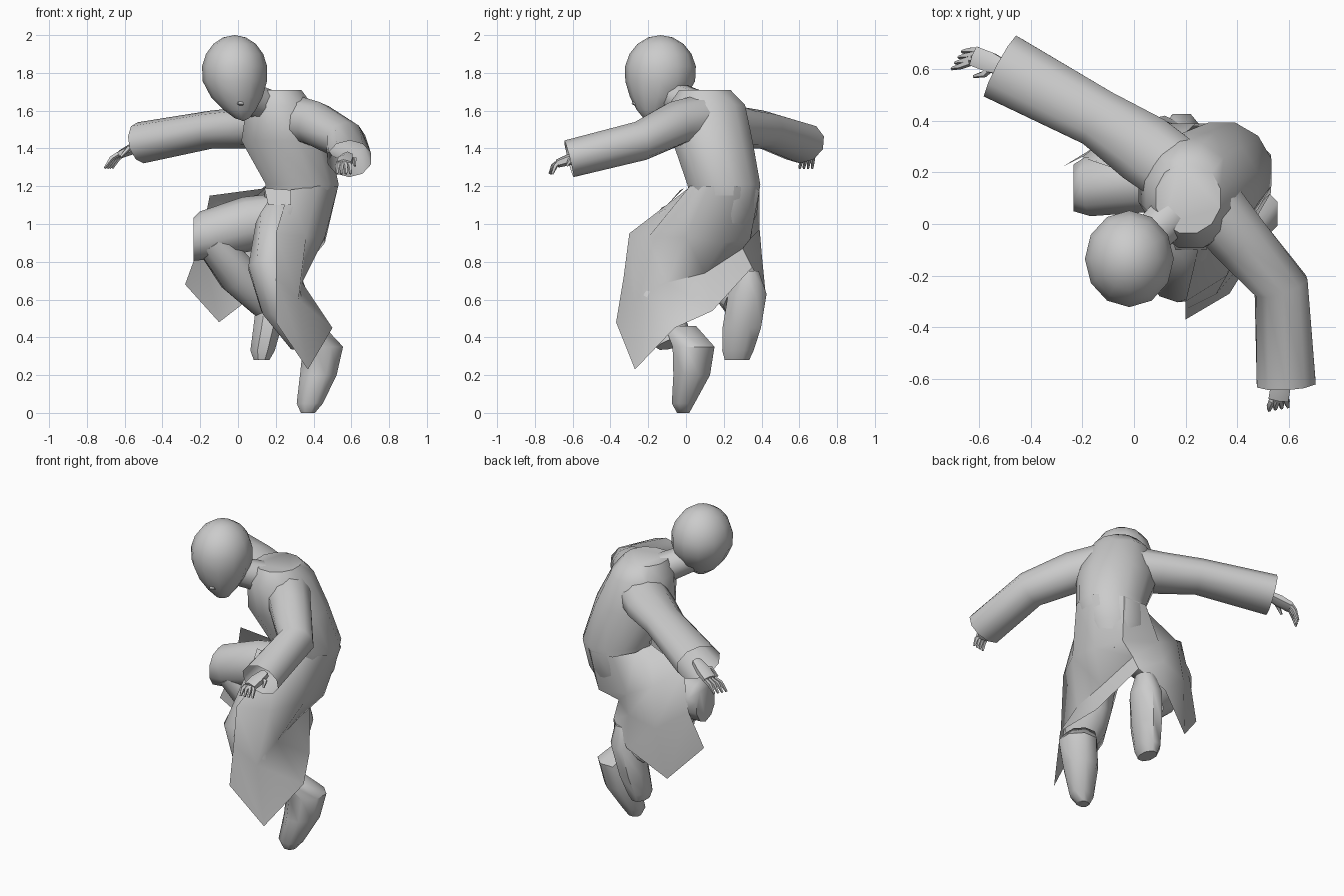
import bpy, bmesh, math
from mathutils import Vector as V


def finish(name, bm, angle=50):
    bmesh.ops.recalc_face_normals(bm, faces=bm.faces)
    me = bpy.data.meshes.new(name)
    bm.to_mesh(me)
    bm.free()
    ob = bpy.data.objects.new(name, me)
    bpy.context.collection.objects.link(ob)
    bpy.ops.object.select_all(action='DESELECT')
    ob.select_set(True)
    bpy.context.view_layer.objects.active = ob
    bpy.ops.object.shade_smooth_by_angle(angle=math.radians(angle))
    return ob


def loft(name, rings, n=10, level=False, caps=(True, True), end=None):
    """Rings (x, y, z, half width, half height); level keeps rings horizontal; end sets the last direction."""
    bm = bmesh.new()
    loops = []
    c = [V(r[:3]) for r in rings]
    for i, r in enumerate(rings):
        if level:
            side, up = V((1, 0, 0)), V((0, 1, 0))
        else:
            t = (c[min(i + 1, len(c) - 1)] - c[max(i - 1, 0)]).normalized()
            if end and i == len(c) - 1:
                t = V(end).normalized()
            ref = V((0, 0, 1)) if abs(t.z) < 0.8 else V((0, 1, 0))
            side = t.cross(ref).normalized()
            up = side.cross(t)
        loops.append([bm.verts.new(c[i] + side * r[3] * math.cos(a) + up * r[4] * math.sin(a))
                      for a in (2 * math.pi * (k + 0.5) / n for k in range(n))])
    # align each loop with the previous one so the tube never twists
    for i in range(1, len(loops)):
        a, b = loops[i - 1], loops[i]
        opts = [q[k:] + q[:k] for q in (b, b[::-1]) for k in range(n)]
        loops[i] = min(opts, key=lambda q: sum(
            ((u.co - c[i - 1]) - (v.co - c[i])).length for u, v in zip(a, q)))
    for a, b in zip(loops, loops[1:]):
        for k in range(n):
            bm.faces.new((a[k], a[(k + 1) % n], b[(k + 1) % n], b[k]))
    if caps[0]:
        bm.faces.new(loops[0])
    if caps[1]:
        bm.faces.new(loops[-1])
    return finish(name, bm)


def sheet(name, rows):
    """Cloth panel from a small grid of points."""
    bm = bmesh.new()
    vs = [[bm.verts.new(p) for p in row] for row in rows]
    for a, b in zip(vs, vs[1:]):
        for k in range(len(a) - 1):
            bm.faces.new((a[k], a[k + 1], b[k + 1], b[k]))
    return finish(name, bm, 60)


# head: rounded skull drawn down to a bowed chin
bm = bmesh.new()
bmesh.ops.create_uvsphere(bm, u_segments=12, v_segments=9, radius=1)
for v in bm.verts:
    p = v.co.copy()
    d = max(0, -p.z)
    narrow = 1 - 0.4 * d * d
    v.co = V((-0.018 + 0.175 * p.x * narrow + 0.045 * d * d,
              -0.135 + 0.19 * p.y * narrow - 0.055 * d * d,
              1.80 + p.z * (0.2 if p.z > 0 else 0.255)))
finish("head", bm)
loft("nose", [(0.0, -0.26, 1.69, 0.012, 0.012), (0.01, -0.26, 1.635, 0.024, 0.03),
              (0.015, -0.235, 1.615, 0.012, 0.01)], 5, True)
loft("neck", [(0.01, -0.10, 1.69, 0.08, 0.08), (0.14, 0.03, 1.63, 0.09, 0.09)], 8)

# coat body
loft("coat_body", [(0.21, 0.10, 1.71, 0.13, 0.14), (0.22, 0.11, 1.63, 0.18, 0.21),
                   (0.25, 0.14, 1.44, 0.24, 0.22), (0.34, 0.20, 1.21, 0.20, 0.20),
                   (0.31, 0.21, 1.05, 0.19, 0.17), (0.28, 0.20, 0.90, 0.14, 0.11)], 12, True)

# sleeves, open at the flared cuffs
loft("right_sleeve", [(0.18, 0.19, 1.53, 0.14, 0.13), (0.04, 0.29, 1.51, 0.145, 0.11),
                      (-0.14, 0.41, 1.50, 0.12, 0.10), (-0.515, 0.61, 1.43, 0.14, 0.11)],
     10, caps=(True, False))
loft("left_sleeve", [(0.31, 0.06, 1.55, 0.13, 0.13), (0.41, -0.06, 1.53, 0.12, 0.12),
                     (0.57, -0.24, 1.44, 0.11, 0.105), (0.59, -0.62, 1.345, 0.12, 0.10)],
     10, caps=(True, False))


def hand(name, wrist, palm, tip, spread):
    w, p, t, s = V(wrist), V(palm), V(tip), V(spread)
    loft(name + "_palm", [(*w, 0.03, 0.025), (*((w + p) / 2), 0.045, 0.03), (*p, 0.045, 0.022)], 6)
    for k in range(4):
        o = s * (k - 1.5)
        mid = (p + t) / 2 + o + V((0, 0, 0.015))
        loft(f"{name}_finger_{k}", [(*(p + o * 0.8), 0.014, 0.014), (*mid, 0.013, 0.013),
                                    (*(t + o * 1.1), 0.007, 0.007)], 5)
    th = p.lerp(w, 0.5) - s * 2.2
    loft(name + "_thumb", [(*p.lerp(w, 0.6), 0.018, 0.018), (*th, 0.014, 0.014),
                           (*(th + (t - p) * 0.6), 0.007, 0.007)], 5)


hand("right_hand", (-0.49, 0.60, 1.43), (-0.62, 0.65, 1.37), (-0.685, 0.635, 1.295), (0.012, 0.02, 0))
hand("left_hand", (0.58, -0.56, 1.36), (0.56, -0.68, 1.32), (0.56, -0.715, 1.265), (-0.022, -0.004, 0))

# trousers
loft("left_trouser", [(0.30, 0.18, 1.08, 0.15, 0.14), (0.22, -0.04, 0.97, 0.13, 0.15),
                      (0.17, -0.18, 0.77, 0.12, 0.13), (0.23, -0.17, 0.58, 0.12, 0.13),
                      (0.36, -0.06, 0.37, 0.09, 0.10)], 10, end=(0.3, 0.3, -1))
loft("right_thigh", [(0.28, 0.20, 1.03, 0.13, 0.14), (0.05, 0.17, 1.00, 0.13, 0.145),
                     (-0.17, 0.145, 0.94, 0.12, 0.13), (-0.235, 0.14, 0.92, 0.095, 0.115)],
     10, end=(-1, 0, 0))
loft("right_shin", [(-0.14, 0.14, 0.91, 0.11, 0.09), (0.0, 0.20, 0.73, 0.12, 0.11),
                    (0.15, 0.29, 0.59, 0.10, 0.10)], 10)

# boots, toes pointing down
loft("left_boot", [(0.37, -0.03, 0.46, 0.09, 0.09), (0.45, 0.04, 0.35, 0.115, 0.12),
                   (0.425, 0.03, 0.20, 0.105, 0.105), (0.38, -0.015, 0.05, 0.075, 0.065),
                   (0.37, -0.015, 0.0, 0.04, 0.035)], 8, True)
loft("right_boot", [(0.19, 0.33, 0.75, 0.06, 0.06), (0.185, 0.325, 0.63, 0.09, 0.11),
                    (0.155, 0.295, 0.45, 0.08, 0.11), (0.13, 0.275, 0.33, 0.07, 0.09),
                    (0.125, 0.27, 0.28, 0.045, 0.07)], 8, True)

# coat tails: left panel wraps the lowered leg, right panel drapes the raised thigh
sheet("left_coat_tail", [
    [(.27, .00, 1.18), (.42, .02, 1.20), (.53, .12, 1.20), (.53, .27, 1.20), (.40, .39, 1.18)],
    [(.20, -.30, .95), (.36, -.20, .93), (.46, .00, .93), (.46, .20, .90), (.37, .34, .92)],
    [(.20, -.33, .72), (.32, -.27, .60), (.34, -.10, .69), (.33, .10, .74), (.26, .30, .87)],
    [(.20, -.37, .48), (.37, -.27, .23), (.50, -.06, .45), (.40, .14, .54), (.26, .35, .77)]])
sheet("right_coat_tail", [
    [(.15, .14, 1.19), (.14, .30, 1.20), (.24, .39, 1.18), (.40, .39, 1.18)],
    [(-.15, .24, 1.15), (-.02, .36, 1.05), (.14, .39, .97), (.37, .34, .92)],
    [(-.20, .26, .90), (-.05, .38, .80), (.12, .40, .85), (.26, .30, .87)],
    [(-.28, .22, .68), (-.10, .33, .48), (.12, .42, .65), (.26, .35, .77)]])

# belt flap at the waist
sheet("belt_flap", [[(.14, -.01, 1.19), (.28, -.03, 1.18)], [(.16, -.10, 1.10), (.28, -.10, 1.10)]])
